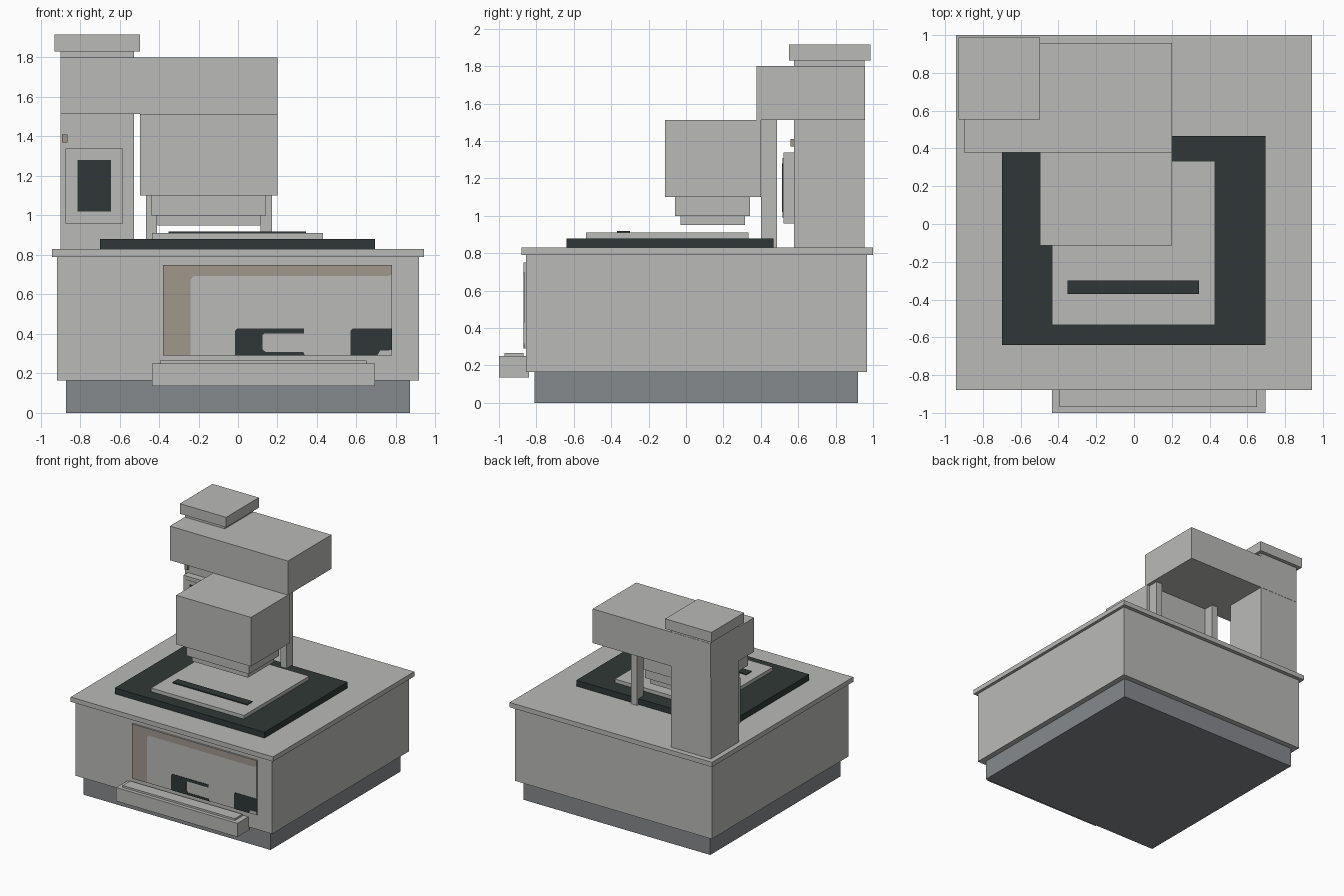
import bpy
import bmesh

cube = bpy.data.objects.get("Cube")
if cube:
    bpy.data.objects.remove(cube, do_unlink=True)


def material(name, rgb):
    m = bpy.data.materials.new(name)
    m.use_nodes = True
    m.diffuse_color = (*rgb, 1)
    bsdf = next(n for n in m.node_tree.nodes if n.type == 'BSDF_PRINCIPLED')
    bsdf.inputs["Base Color"].default_value = (*rgb, 1)
    return m


GREY = material("light_grey", (0.49, 0.49, 0.48))
DARK = material("dark_slate", (0.029, 0.039, 0.037))
BLUE = material("blue_grey", (0.235, 0.252, 0.266))
TAN = material("warm_grey", (0.35, 0.31, 0.26))


def prism(name, outline, y0, y1, mat):
    """Extrude an x/z outline from y0 to y1."""
    bm = bmesh.new()
    face = bm.faces.new([bm.verts.new((x, y0, z)) for x, z in outline])
    out = bmesh.ops.extrude_face_region(bm, geom=[face])
    verts = [v for v in out["geom"] if isinstance(v, bmesh.types.BMVert)]
    bmesh.ops.translate(bm, verts=verts, vec=(0, y1 - y0, 0))
    bmesh.ops.recalc_face_normals(bm, faces=bm.faces)
    mesh = bpy.data.meshes.new(name)
    bm.to_mesh(mesh)
    bm.free()
    mesh.materials.append(mat)
    obj = bpy.data.objects.new(name, mesh)
    bpy.context.collection.objects.link(obj)
    return obj


def box(name, x, y, z, mat=GREY):
    """Box from its (min, max) range on each axis."""
    outline = [(x[0], z[0]), (x[1], z[0]), (x[1], z[1]), (x[0], z[1])]
    return prism(name, outline, y[0], y[1], mat)


# Cabinet
box("plinth", (-0.87, 0.87), (-0.81, 0.92), (0, 0.168), BLUE)
box("cabinet_body", (-0.917, 0.917), (-0.855, 0.967), (0.165, 0.79))
box("worktop", (-0.942, 0.942), (-0.88, 1.0), (0.79, 0.83))

# Front shelf
box("shelf", (-0.435, 0.695), (-1.0, -0.84), (0.135, 0.25))
box("shelf_pad", (-0.395, 0.65), (-0.97, -0.87), (0.25, 0.266))

# Front panel with its painted areas
box("front_panel", (-0.38, 0.78), (-0.865, -0.85), (0.29, 0.75))
prism("panel_border", [(-0.38, 0.29), (-0.24, 0.29), (-0.24, 0.675),
                       (-0.225, 0.692), (0.75, 0.692), (0.78, 0.70),
                       (0.78, 0.75), (-0.38, 0.75)], -0.868, -0.865, TAN)
prism("panel_bracket", [(-0.015, 0.29), (0.34, 0.29), (0.33, 0.308),
                        (0.14, 0.308), (0.125, 0.322), (0.125, 0.395),
                        (0.135, 0.403), (0.333, 0.403), (0.333, 0.427),
                        (-0.005, 0.427), (-0.015, 0.417)], -0.868, -0.865, DARK)
prism("panel_block", [(0.57, 0.29), (0.705, 0.29), (0.72, 0.315),
                      (0.78, 0.318), (0.78, 0.427), (0.58, 0.427),
                      (0.57, 0.417)], -0.868, -0.865, DARK)

# Work bed
box("bed", (-0.70, 0.695), (-0.64, 0.467), (0.83, 0.88), DARK)
box("bed_plate", (-0.435, 0.43), (-0.535, 0.333), (0.88, 0.91))
box("bed_strip", (-0.352, 0.345), (-0.37, -0.30), (0.91, 0.918), DARK)

# Column, arm and cap
box("column", (-0.90, -0.527), (0.578, 0.955), (0.83, 1.515))
box("arm", (-0.90, 0.20), (0.378, 0.957), (1.513, 1.80))
box("cap_neck", (-0.90, -0.527), (0.578, 0.955), (1.80, 1.83))
box("cap", (-0.928, -0.497), (0.552, 0.987), (1.83, 1.915))

# Head with stepped nose
box("head", (-0.497, 0.20), (-0.113, 0.40), (1.10, 1.513))
box("nose_upper", (-0.437, 0.143), (-0.06, 0.342), (1.0, 1.10))
box("nose_lower", (-0.407, 0.113), (-0.03, 0.315), (0.95, 1.0))

# Guide posts behind the head
for side, x in (("right", -0.438), ("left", 0.143)):
    box(side + "_guide_post", (x - 0.029, x + 0.029), (0.40, 0.487), (0.83, 1.513))

# Control display on the column
box("display_case", (-0.873, -0.583), (0.52, 0.578), (0.96, 1.34))
box("display_frame", (-0.845, -0.613), (0.517, 0.52), (0.99, 1.31))
box("display_screen", (-0.813, -0.643), (0.514, 0.517), (1.02, 1.28), DARK)
box("button", (-0.89, -0.863), (0.56, 0.578), (1.37, 1.41), TAN)
